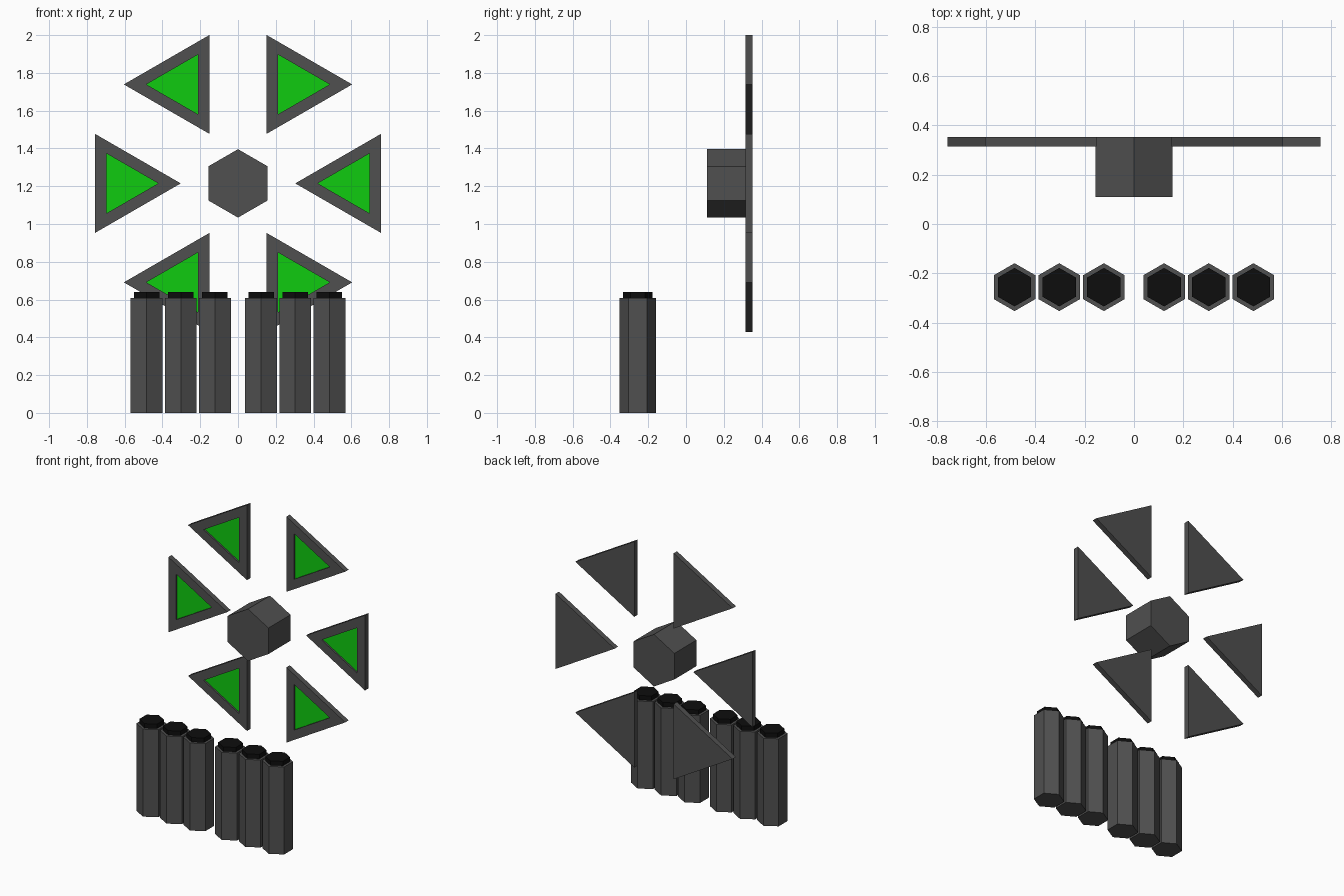
import bpy, bmesh
from math import pi, cos, sin

if "Cube" in bpy.data.objects:
    bpy.data.objects.remove(bpy.data.objects["Cube"])


def material(name, rgb):
    m = bpy.data.materials.new(name)
    m.diffuse_color = (*rgb, 1)
    m.use_nodes = True
    m.node_tree.nodes["Principled BSDF"].inputs["Base Color"].default_value = m.diffuse_color
    return m


DARK = material("dark_grey", (0.08, 0.08, 0.08))
BLACK = material("black", (0.004, 0.004, 0.004))
GREEN = material("green", (0.005, 0.6, 0.005))


def stepped_prism(name, sides, rings, start, loc, accent=None, accent_from=99, facing_front=False):
    """Stack polygon rings (radius, height) and cap both ends.
    Bands from accent_from onward, top cap included, take the accent material."""
    bm = bmesh.new()
    loops = [[bm.verts.new((r * cos(start + 2 * pi * i / sides),
                            r * sin(start + 2 * pi * i / sides), h))
              for i in range(sides)] for r, h in rings]
    bm.faces.new(loops[0][::-1])
    for k, (a, b) in enumerate(zip(loops, loops[1:])):
        for i in range(sides):
            j = (i + 1) % sides
            f = bm.faces.new((a[i], a[j], b[j], b[i]))
            f.material_index = int(k >= accent_from)
    bm.faces.new(loops[-1]).material_index = int(accent is not None)
    mesh = bpy.data.meshes.new(name)
    bm.to_mesh(mesh)
    bm.free()
    mesh.materials.append(DARK)
    if accent:
        mesh.materials.append(accent)
    ob = bpy.data.objects.new(name, mesh)
    ob.location = loc
    if facing_front:
        ob.rotation_euler.x = pi / 2
    bpy.context.collection.objects.link(ob)
    return ob


BACK_Y, CENTRE_Z = 0.352, 1.215

# Central hexagonal hub
stepped_prism("hub", 6, [(0.181, 0), (0.181, 0.242)], pi / 2,
              (0, BACK_Y, CENTRE_Z), facing_front=True)

# Ring of inward-pointing triangles with recessed green faces
for n in range(6):
    a = n * pi / 3
    stepped_prism(f"triangle_panel_{n + 1}", 3,
                  [(0.302, 0), (0.302, 0.037), (0.183, 0.037), (0.183, 0.025)],
                  a + pi, (0.605 * cos(a), BACK_Y, CENTRE_Z + 0.605 * sin(a)),
                  accent=GREEN, facing_front=True)

# Two groups of three hexagonal pillars with black caps
for side, label in ((-1, "left"), (1, "right")):
    for n in range(3):
        stepped_prism(f"pillar_{label}_{n + 1}", 6,
                      [(0.097, 0), (0.097, 0.608), (0.078, 0.608), (0.078, 0.639)],
                      pi / 2, (side * (0.122 + 0.181 * n), -0.256, 0),
                      accent=BLACK, accent_from=2)
